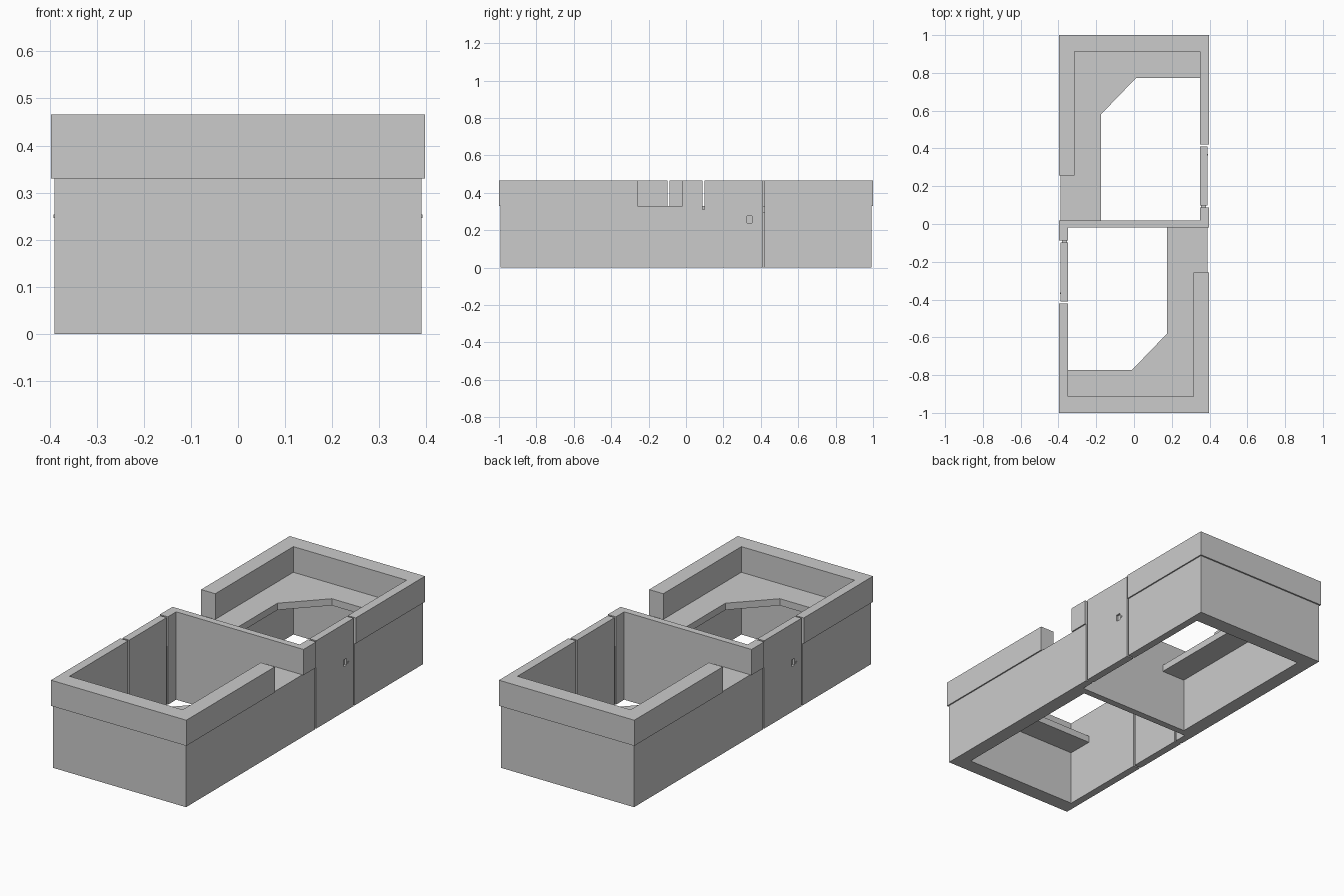
import bpy, bmesh

if "Cube" in bpy.data.objects:
    bpy.data.objects.remove(bpy.data.objects["Cube"])

MID = 0.018      # half thickness of the dividing wall
BAND = 0.33      # height where the parapet starts
TOP = 0.466


def prism(name, pts, z0, z1):
    """Extrude a plan outline from z0 to z1."""
    bm = bmesh.new()
    face = bm.faces.new([bm.verts.new((x, y, z0)) for x, y in pts])
    ext = bmesh.ops.extrude_face_region(bm, geom=[face])
    verts = [g for g in ext["geom"] if isinstance(g, bmesh.types.BMVert)]
    bmesh.ops.translate(bm, verts=verts, vec=(0, 0, z1 - z0))
    bmesh.ops.recalc_face_normals(bm, faces=bm.faces)
    me = bpy.data.meshes.new(name)
    bm.to_mesh(me)
    bm.free()
    ob = bpy.data.objects.new(name, me)
    bpy.context.collection.objects.link(ob)
    return ob


def box(x0, x1, y0, y1):
    return [(x0, y0), (x1, y0), (x1, y1), (x0, y1)]


# Wall dividing the two rooms
prism("dividing_wall", box(-0.39, 0.39, -MID, MID), 0, TOP)

# Two identical rooms, the second turned half way round
for side, s in (("back", 1), ("front", -1)):
    def part(name, pts, z0, z1):
        return prism(f"{side}_{name}", [(x * s, y * s) for x, y in pts], z0, z1)

    # Outer walls, open at the bottom
    part("room_wall", [(0.39, 0.42), (0.39, 0.992), (-0.39, 0.992), (-0.39, MID),
                       (-0.314, MID), (-0.314, 0.912), (0.35, 0.912), (0.35, 0.42)],
         0, BAND)
    # Overhanging parapet
    part("parapet", [(0.397, 0.42), (0.397, 1), (-0.397, 1), (-0.397, 0.258),
                     (-0.314, 0.258), (-0.314, 0.912), (0.35, 0.912), (0.35, 0.42)],
         BAND, TOP)
    # Upper floor with a chamfered opening
    part("floor", [(-0.314, MID), (-0.175, MID), (-0.175, 0.58), (0.01, 0.772),
                   (0.35, 0.772), (0.35, 0.912), (-0.314, 0.912)],
         BAND - 0.036, BAND)
    # Hinge pillar and its overhanging cap
    part("pillar", box(0.35, 0.39, MID, 0.088), 0, BAND)
    part("pillar_cap", box(0.35, 0.397, -MID, 0.088), BAND, TOP)
    # Recessed jamb closing the lower hinge gap
    part("hinge_jamb", box(0.355, 0.382, 0.088, 0.098), 0, 0.31)

    # Door panel with a small handle pocket
    door = part("door", box(0.35, 0.39, 0.098, 0.411), 0, TOP)
    cutter = part("pocket_cutter", box(0.378, 0.40, 0.325, 0.353), 0.24, 0.276)
    cutter.hide_render = True
    cutter.hide_viewport = True
    cut = door.modifiers.new("pocket", "BOOLEAN")
    cut.operation = "DIFFERENCE"
    cut.object = cutter
    cut.solver = "EXACT"
    # Small lever beside the pocket
    part("door_lever", box(0.388, 0.392, 0.362, 0.370), 0.246, 0.254)
